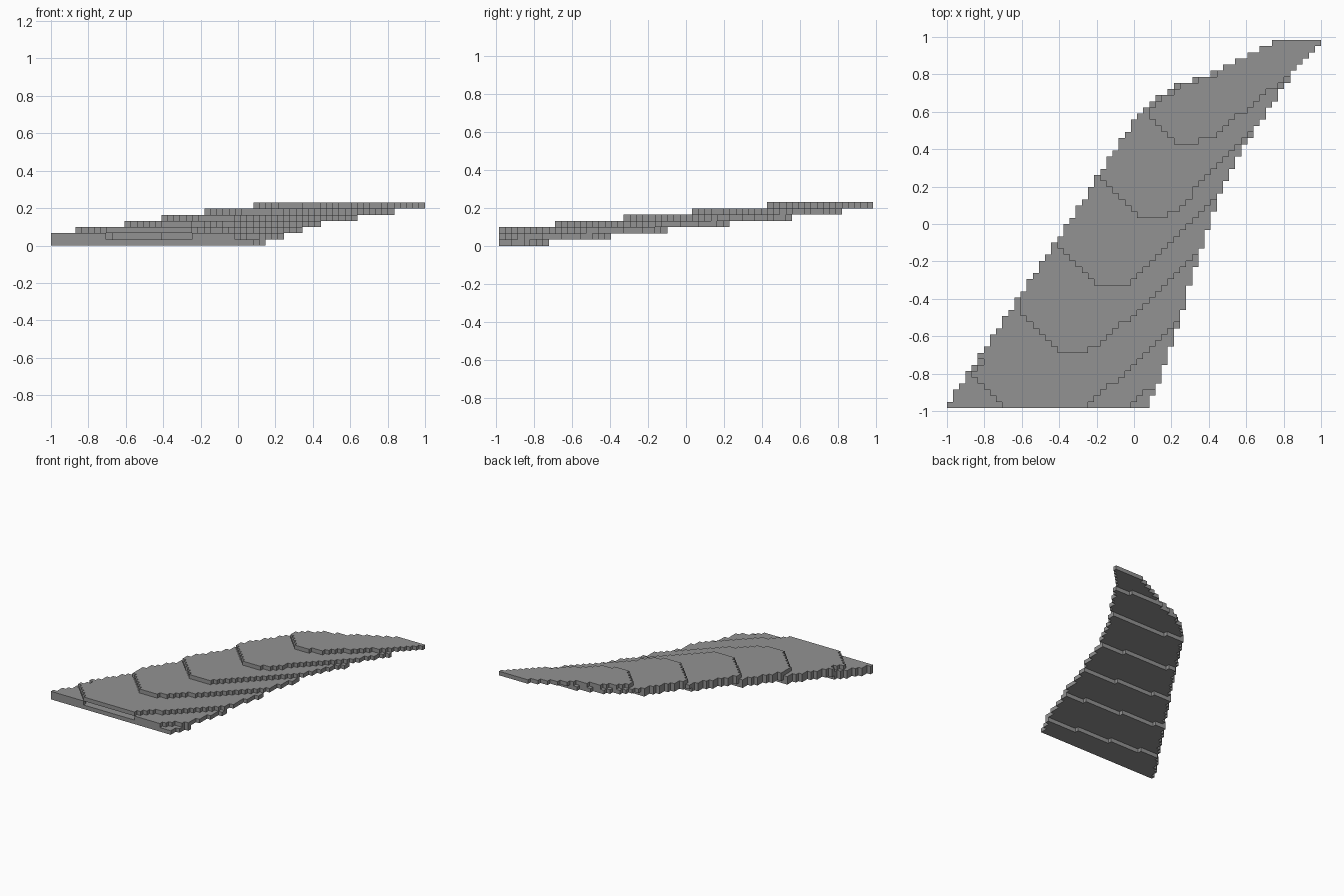
import bpy
import bmesh
from mathutils import Vector

cube = bpy.data.objects.get("Cube")
if cube:
    bpy.data.objects.remove(cube, do_unlink=True)

COLUMNS, ROWS = 61, 60
SIZE = 2 / COLUMNS


def interpolate(points, t):
    """Piecewise linear value at t, held constant past the ends."""
    if t <= points[0][0]:
        return points[0][1]
    for (t0, v0), (t1, v1) in zip(points, points[1:]):
        if t <= t1:
            return v0 + (v1 - v0) * (t - t0) / (t1 - t0)
    return points[-1][1]


# Plan outline: x of the leading and trailing edge for a given y
leading = [(-0.97, -1.0), (0.59, 0.03), (0.68, 0.12), (0.75, 0.25),
           (0.81, 0.42), (0.97, 0.73)]
trailing = [(-0.97, 0.08), (-0.84, 0.14), (-0.65, 0.2), (-0.43, 0.27),
            (-0.18, 0.34), (-0.03, 0.4), (0.2, 0.47), (0.48, 0.63),
            (0.78, 0.83), (0.97, 1.0)]

# Upper skin: where each layer's terrace meets the trailing edge and its nose
ends = [(0.25, -0.5), (0.34, -0.15), (0.47, 0.17), (0.64, 0.5), (0.83, 0.79)]
noses = [(-0.55, -1.12), (-0.38, -0.69), (-0.18, -0.33), (0.02, 0.03), (0.22, 0.43)]
terraces = [[(-0.3, -1.25), (0.14, -0.83)]]
for i, (end, (nx, ny)) in enumerate(zip(ends, noses)):
    terraces.append([(-0.87 + 0.23 * i, -0.8 + 0.35 * i), (nx, ny),
                     (nx + 0.11, ny), (nx + 0.2, ny + 0.04), end])

# Lower skin: y at which each layer stops along the leading edge
stops = [-0.72, -0.4, -0.1, 0.22, 0.55, 0.82]

# Stepped shell: only the upper and lower skin cells of each column are filled
cells = set()
for j in range(ROWS):
    y = (j + 0.5 - ROWS / 2) * SIZE
    x_lead, x_trail = interpolate(leading, y), interpolate(trailing, y)
    first = round((x_lead + 1) / SIZE)
    last = max(first + 1, min(COLUMNS, round((x_trail + 1) / SIZE)))
    for i in range(first, last):
        x = (i + 0.5) * SIZE - 1
        chord = (x - x_lead) / (x_trail - x_lead)
        low = sum(y > stop - (0.11 - 0.017 * k) * chord
                  for k, stop in enumerate(stops))
        high = max(low, sum(y > interpolate(line, x) for line in terraces))
        # Thin rim along the leading edge
        if i == first and high > low and (high - low > 1 or 0.58 < y < 0.82):
            high -= 1
        cells.update({(i, j, low), (i, j, high)})

# Exposed cell faces only
bm = bmesh.new()
corners = {}


def corner(key):
    if key not in corners:
        corners[key] = bm.verts.new((key[0] * SIZE - 1,
                                     (key[1] - ROWS / 2) * SIZE, key[2] * SIZE))
    return corners[key]


for cell in sorted(cells):
    for axis in range(3):
        for side in (0, 1):
            beside = list(cell)
            beside[axis] += 2 * side - 1
            if tuple(beside) in cells:
                continue
            loop = []
            for a, b in ((0, 0), (1, 0), (1, 1), (0, 1)):
                key = list(cell)
                key[axis] += side
                key[(axis + 1) % 3] += a
                key[(axis + 2) % 3] += b
                loop.append(corner(tuple(key)))
            bm.faces.new(loop if side else loop[::-1])

mesh = bpy.data.meshes.new("wing_shell")
bm.to_mesh(mesh)
bm.free()

grey = bpy.data.materials.new("mid grey")
grey.use_nodes = True
colour = (0.29, 0.29, 0.29, 1)
grey.diffuse_color = colour
grey.node_tree.nodes["Principled BSDF"].inputs["Base Color"].default_value = colour
mesh.materials.append(grey)

wing = bpy.data.objects.new("wing_shell", mesh)
bpy.context.collection.objects.link(wing)
